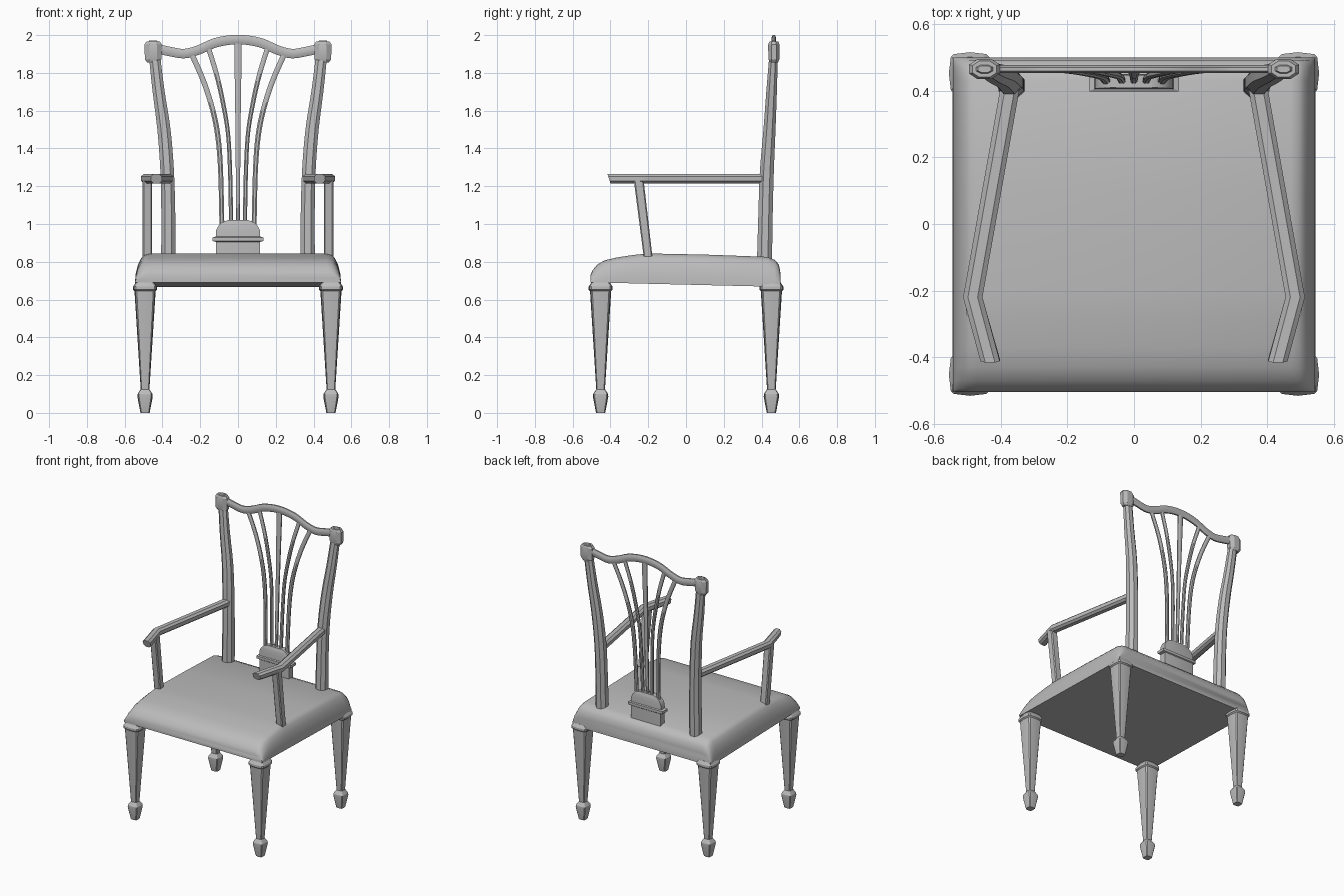
import bpy, bmesh, math
from mathutils import Vector

cube = bpy.data.objects.get("Cube")
if cube:
    bpy.data.objects.remove(cube, do_unlink=True)

grey = bpy.data.materials.new("plain grey")
grey.use_nodes = True
COLOUR = (0.5, 0.5, 0.5, 1)
grey.diffuse_color = COLOUR
grey.node_tree.nodes["Principled BSDF"].inputs["Base Color"].default_value = COLOUR


def chamfered(c, bulge=None):
    """Unit square with cut corners; bulge adds a middle point to each side."""
    side = [(1, -c)] + ([(bulge, 0)] if bulge else []) + [(1, c)]
    points = []
    for k in range(4):
        for a, b in side:
            for _ in range(k):
                a, b = -b, a
            points.append((a, b))
    return points


def loft(name, rings, mirror=(False, False), angle=35):
    """Skin a list of point rings, cap both ends, mirror if asked."""
    bm = bmesh.new()
    loops = [[bm.verts.new(p) for p in ring] for ring in rings]
    n = len(loops[0])
    for low, high in zip(loops, loops[1:]):
        for i in range(n):
            j = (i + 1) % n
            bm.faces.new((low[i], low[j], high[j], high[i]))
    bm.faces.new(loops[0][::-1])
    bm.faces.new(loops[-1])
    bmesh.ops.recalc_face_normals(bm, faces=bm.faces)
    mesh = bpy.data.meshes.new(name)
    bm.to_mesh(mesh)
    bm.free()
    mesh.materials.append(grey)
    obj = bpy.data.objects.new(name, mesh)
    bpy.context.collection.objects.link(obj)
    if any(mirror):
        mod = obj.modifiers.new("mirror", "MIRROR")
        mod.use_axis = (*mirror, False)
        mod.use_mirror_merge = False
    bpy.ops.object.select_all(action="DESELECT")
    obj.select_set(True)
    bpy.context.view_layer.objects.active = obj
    bpy.ops.object.shade_smooth_by_angle(angle=math.radians(angle))
    return obj


def upright(stations, section):
    """Level rings from stations of x, y, z, half width, half depth."""
    return [[(x + a * w, y + b * d, z) for a, b in section]
            for x, y, z, w, d in stations]


def smooth_path(points, steps=5):
    """Catmull-Rom interpolation through any number of values per point."""
    pts = [Vector(p) for p in points]
    pts = [2 * pts[0] - pts[1]] + pts + [2 * pts[-1] - pts[-2]]
    path = []
    for p0, p1, p2, p3 in zip(pts, pts[1:], pts[2:], pts[3:]):
        for s in range(steps):
            t = s / steps
            path.append(0.5 * (2 * p1 + (p2 - p0) * t
                               + (2 * p0 - 5 * p1 + 4 * p2 - p3) * t ** 2
                               + (3 * p1 - p0 - 3 * p2 + p3) * t ** 3))
    return path + [pts[-2]]


octagon = chamfered(0.45)
soft_square = chamfered(0.85, 1.1)

# Seat: rounded cross-sections that follow the side profile
half = [(0.545, 0), (0.543, 0.3), (0.53, 0.62), (0.512, 0.86), (0.495, 0.96), (0.47, 1)]
outline = half + [(-x, h) for x, h in reversed(half)]
side_profile = [(-0.505, 0.73), (-0.495, 0.755), (-0.47, 0.785), (-0.43, 0.808),
                (-0.37, 0.822), (-0.28, 0.836), (-0.2, 0.844), (0.1, 0.838),
                (0.43, 0.826), (0.47, 0.81), (0.492, 0.785), (0.5, 0.74)]
seat_rings = []
for y, top in side_profile:
    bottom = 0.679 - 0.012 * y / 0.5
    seat_rings.append([(x, y, bottom + h * (top - bottom)) for x, h in outline])
loft("seat", seat_rings, angle=40)

# Tapered legs with collar and spade foot
leg_sizes = [(0, 0.022), (0.085, 0.037), (0.1, 0.036), (0.125, 0.021),
             (0.645, 0.051), (0.652, 0.058), (0.668, 0.058), (0.69, 0.045)]
loft("legs", upright([(0.492, 0.452, z, r, r) for z, r in leg_sizes], soft_square),
     (True, True), 25)

# Curved back posts
post_path = [(0.368, 0.415, 0.78, 0.039, 0.040), (0.369, 0.421, 1.05, 0.037, 0.038),
             (0.375, 0.428, 1.28, 0.036, 0.037), (0.392, 0.442, 1.5, 0.035, 0.032),
             (0.42, 0.453, 1.7, 0.032, 0.028), (0.441, 0.463, 1.88, 0.030, 0.023)]
loft("back_posts", upright(smooth_path(post_path, 3), octagon), (True, False), 25)

# Post caps with a small button on top
cap_sizes = [(1.855, 0.032, 0.022), (1.872, 0.044, 0.029), (1.95, 0.046, 0.030),
             (1.965, 0.036, 0.024), (1.965, 0.025, 0.013), (1.972, 0.02, 0.010)]
loft("post_caps", upright([(0.449, 0.465, z, w, d) for z, w, d in cap_sizes], octagon),
     (True, False), 25)

# Serpentine crest rail
rail_half = [(0.42, 1.926), (0.36, 1.913), (0.285, 1.902), (0.21, 1.921),
             (0.13, 1.956), (0.06, 1.972)]
rail_points = ([(-x, 0.465, z) for x, z in rail_half] + [(0, 0.465, 1.976)]
               + [(x, 0.465, z) for x, z in reversed(rail_half)])
rail_path = smooth_path(rail_points, 4)
rail_rings = []
for i, p in enumerate(rail_path):
    along = rail_path[min(i + 1, len(rail_path) - 1)] - rail_path[max(i - 1, 0)]
    up = Vector((-along.z, 0, along.x)).normalized()
    rail_rings.append([p + up * (b * 0.025) + Vector((0, a * 0.012, 0))
                       for a, b in octagon])
loft("crest_rail", rail_rings)

# Fanned back slats
outer = [(0.085, 0.43, 0.98, 0.013, 0.010), (0.092, 0.44, 1.28, 0.013, 0.010),
         (0.106, 0.446, 1.46, 0.014, 0.010), (0.133, 0.452, 1.6, 0.014, 0.010),
         (0.18, 0.459, 1.75, 0.015, 0.009), (0.245, 0.465, 1.9, 0.016, 0.008)]
inner = [(0.036, 0.43, 0.98, 0.011, 0.010), (0.042, 0.441, 1.28, 0.011, 0.010),
         (0.053, 0.447, 1.48, 0.011, 0.010), (0.079, 0.453, 1.64, 0.012, 0.010),
         (0.113, 0.459, 1.79, 0.013, 0.009), (0.156, 0.465, 1.93, 0.014, 0.008)]
centre = [(0, 0.43, 0.98, 0.010, 0.010), (0, 0.447, 1.48, 0.013, 0.010),
          (0, 0.465, 1.96, 0.020, 0.008)]
loft("outer_slats", upright(smooth_path(outer, 4), octagon), (True, False))
loft("inner_slats", upright(smooth_path(inner, 4), octagon), (True, False))
loft("centre_slat", upright(centre, octagon))

# Moulded block at the foot of the slats
block_sizes = [(0.8, 0.116, 0.024), (0.905, 0.116, 0.024), (0.91, 0.135, 0.030),
               (0.928, 0.135, 0.030), (0.933, 0.118, 0.023), (0.965, 0.116, 0.022),
               (0.99, 0.105, 0.021), (1.008, 0.085, 0.020), (1.02, 0.055, 0.019)]
loft("slat_block", upright([(0, 0.428, z, w, d) for z, w, d in block_sizes],
                           chamfered(0.97)), angle=25)

# Arm rests with an inward bend, undercut at the front end
arm_rings = []
for x, y, lean in [(0.37, 0.42, 0), (0.484, -0.22, 0), (0.432, -0.408, -0.008)]:
    arm_rings.append([(x + a * 0.029, y + b * lean, 1.24 + b * 0.025)
                      for a, b in chamfered(0.5)])
loft("arm_rests", arm_rings, (True, False), 25)

# Leaning arm supports
loft("arm_supports", upright([(0.480, -0.2, 0.82, 0.025, 0.023),
                              (0.480, -0.25, 1.23, 0.025, 0.026)], chamfered(0.75)),
     (True, False), 25)
